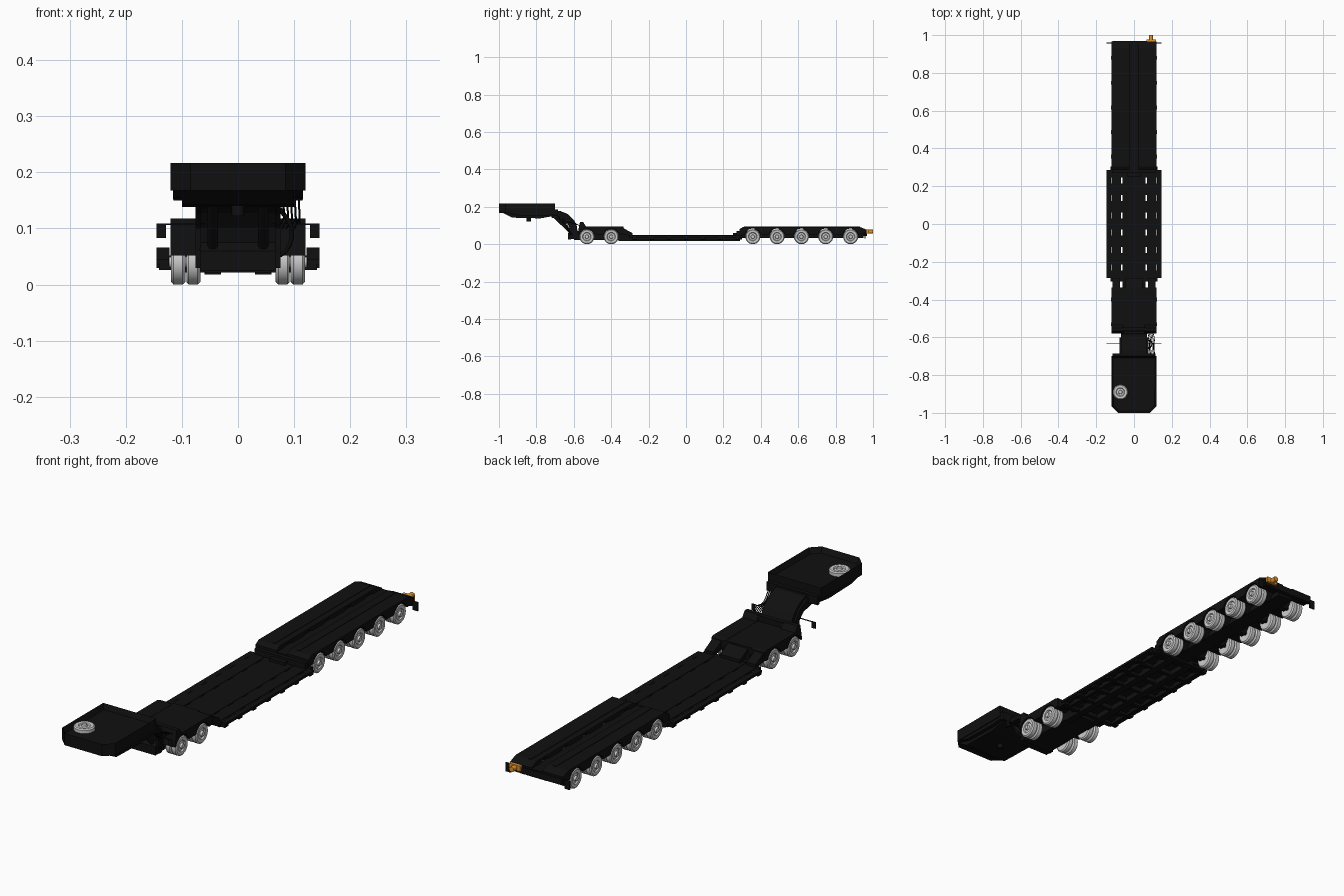
import bpy, bmesh
from math import pi, cos, sin, radians
from mathutils import Matrix

if "Cube" in bpy.data.objects:
    bpy.data.objects.remove(bpy.data.objects["Cube"])


def material(name, rgb):
    m = bpy.data.materials.new(name)
    m.diffuse_color = (*rgb, 1)
    m.use_nodes = True
    m.node_tree.nodes["Principled BSDF"].inputs["Base Color"].default_value = m.diffuse_color
    return m


BLACK = material("black_paint", (0.005, 0.005, 0.005))
ORANGE = material("orange_lens", (0.75, 0.3, 0.03))


def finish(name, bm, mat=BLACK, bevel=0.0, smooth=False):
    bmesh.ops.recalc_face_normals(bm, faces=bm.faces)
    me = bpy.data.meshes.new(name)
    bm.to_mesh(me)
    bm.free()
    ob = bpy.data.objects.new(name, me)
    bpy.context.collection.objects.link(ob)
    if mat:
        me.materials.append(mat)
    if bevel:
        b = ob.modifiers.new("bevel", 'BEVEL')
        b.width, b.segments = bevel, 1
    if smooth:
        bpy.context.view_layer.objects.active = ob
        ob.select_set(True)
        bpy.ops.object.shade_smooth_by_angle(angle=radians(35))
        ob.select_set(False)
    return ob


def box(name, x, y, z, mat=BLACK, bevel=0.0, mirror=False):
    """Box from (min, max) ranges, optionally repeated on the -x side."""
    bm = bmesh.new()
    for s in ((1, -1) if mirror else (1,)):
        m = Matrix.Translation((s * sum(x) / 2, sum(y) / 2, sum(z) / 2)) @ Matrix.Diagonal(
            (x[1] - x[0], y[1] - y[0], z[1] - z[0], 1))
        bmesh.ops.create_cube(bm, size=1, matrix=m)
    return finish(name, bm, mat, bevel)


def profile(name, pts, x0, x1, mirror=False, mat=BLACK, bevel=0.0):
    """Side outline (y, z) extruded from x0 to x1."""
    bm = bmesh.new()
    for s in ((1, -1) if mirror else (1,)):
        f = bm.faces.new([bm.verts.new((s * x0, y, z)) for y, z in pts])
        r = bmesh.ops.extrude_face_region(bm, geom=[f])
        bmesh.ops.translate(bm, verts=[v for v in r['geom'] if isinstance(v, bmesh.types.BMVert)],
                            vec=(s * (x1 - x0), 0, 0))
    return finish(name, bm, mat, bevel)


def rod(name, p0, p1, r, mat=BLACK, n=16):
    """Round bar between two points."""
    cu = bpy.data.curves.new(name, 'CURVE')
    return tube(name, [p0, p1], r, mat)


def tube(name, pts, r, mat=BLACK, curved=False):
    cu = bpy.data.curves.new(name, 'CURVE')
    cu.dimensions = '3D'
    cu.bevel_depth, cu.bevel_resolution, cu.use_fill_caps = r, 2, True
    if curved:
        sp = cu.splines.new('BEZIER')
        sp.bezier_points.add(len(pts) - 1)
        for b, p in zip(sp.bezier_points, pts):
            b.co, b.handle_left_type, b.handle_right_type = p, 'AUTO', 'AUTO'
    else:
        sp = cu.splines.new('POLY')
        sp.points.add(len(pts) - 1)
        for b, p in zip(sp.points, pts):
            b.co = (*p, 1)
    cu.materials.append(mat)
    ob = bpy.data.objects.new(name, cu)
    bpy.context.collection.objects.link(ob)
    return ob


R = 0.04
# Wheel section: (axial offset outwards, radius)
TYRE = [(0.004, 0), (0.004, 0.009), (-0.004, 0.011), (-0.006, 0.02), (-0.001, 0.023), (0, 0.027),
        (0, 0.035), (-0.004, R), (-0.020, R), (-0.025, 0.035), (-0.025, 0.022), (-0.02, 0.0)]


def wheel(name, matrices):
    bm = bmesh.new()
    n = 32
    for m in matrices:
        rings = [[bm.verts.new(m @ Matrix.Rotation(2 * pi * i / n, 4, 'X').to_3x3().to_4x4()
                               @ Matrix.Translation((a, r, 0)).translation) for i in range(n)]
                 for a, r in TYRE]
        for p, q in zip(rings, rings[1:]):
            for i in range(n):
                bm.faces.new((p[i], p[i - 1], q[i - 1], q[i]))
    bmesh.ops.remove_doubles(bm, verts=bm.verts, dist=1e-5)
    return finish(name, bm, None, smooth=True)


# Dual wheels and axles
FRONT, REAR = [-0.53, -0.40], [0.357, 0.487, 0.617, 0.747, 0.88]
for k, y in enumerate(FRONT + REAR):
    ms = [Matrix.Translation((s * x, y, R)) @ Matrix.Rotation(0 if s > 0 else pi, 4, 'Z')
          for s in (1, -1) for x in (0.119, 0.092)]
    wheel(f"dual_wheels_{k + 1}", ms)
    rod(f"axle_{k + 1}", (-0.1, y, R), (0.1, y, R), 0.008)
    profile(f"swing_arm_{k + 1}", [(y - 0.012, R - 0.012), (y + 0.012, R - 0.012),
                                   (y + 0.05, 0.08), (y + 0.01, 0.08)], 0.035, 0.06, True)


def arches(ys, low=0.052):
    """Lower fender outline, front to back, rising over each wheel."""
    out = []
    for y in ys:
        a0 = math_asin = 0.29
        for i in range(9):
            a = pi - a0 - (pi - 2 * a0) * i / 8
            out.append((y + 0.044 * cos(a), R + 0.044 * sin(a)))
    return out


# Rear bogie: two fender decks with a sunken centre channel
profile("rear_fender_decks",
        [(0.285, 0.05)] + arches(REAR) + [(0.965, 0.055), (0.965, 0.078), (0.93, 0.092),
                                          (0.305, 0.092), (0.285, 0.08)],
        0.024, 0.12, True)
box("rear_channel_floor", (-0.03, 0.03), (0.285, 0.965), (0.05, 0.074))
box("rear_spine_beam", (-0.035, 0.035), (0.25, 0.95), (0.034, 0.06))
box("rear_deck_strips", (0.05, 0.062), (0.31, 0.93), (0.09, 0.094), mirror=True)
box("rear_bumper", (-0.115, 0.115), (0.95, 0.968), (0.045, 0.07))
box("rear_marker_plates", (0.122, 0.145), (0.955, 0.96), (0.03, 0.066), mirror=True)
box("rear_marker_arms", (0.1, 0.124), (0.955, 0.961), (0.045, 0.052), mirror=True)

# Orange rear beacon
box("beacon_bracket", (0.066, 0.116), (0.966, 0.978), (0.056, 0.078), ORANGE)
rod("beacon_lamp", (0.09, 0.975, 0.067), (0.09, 1.0, 0.067), 0.011, ORANGE)

# Low middle deck: beams, cross members, planks and side outriggers
box("deck_main_beams", (0.03, 0.06), (-0.36, 0.29), (0.018, 0.044), mirror=True)
box("deck_edge_beams", (0.106, 0.117), (-0.285, 0.285), (0.022, 0.045), mirror=True)
box("deck_side_rails", (0.122, 0.145), (-0.285, 0.285), (0.036, 0.046), mirror=True)
box("deck_centre_plate", (-0.062, 0.062), (-0.32, 0.29), (0.04, 0.048))
box("deck_planks", (0.068, 0.118), (-0.285, 0.285), (0.04, 0.048), mirror=True)
for i in range(7):
    y = -0.275 + i * 0.55 / 6
    box(f"cross_member_{i + 1}", (-0.118, 0.118), (y - 0.008, y + 0.008), (0.022, 0.044))
    box(f"outrigger_{i + 1}", (0.115, 0.141), (y - 0.011, y + 0.011), (0.026, 0.044), mirror=True)
    box(f"deck_gap_filler_{i + 1}", (0.06, 0.125), (y - 0.03, y + 0.03), (0.034, 0.0465), mirror=True)
box("deck_rear_coupling", (-0.115, 0.115), (0.27, 0.3), (0.025, 0.07))
box("deck_front_coupling", (-0.06, 0.06), (-0.37, -0.3), (0.022, 0.05))

# Front dolly with wheel arches and a ramp down to the deck
profile("dolly_fenders",
        [(-0.58, 0.052)] + arches(FRONT) + [(-0.335, 0.056), (-0.335, 0.09), (-0.35, 0.095),
                                            (-0.535, 0.095), (-0.55, 0.118), (-0.567, 0.118)],
        0.055, 0.12, True)
box("dolly_deck", (-0.06, 0.06), (-0.57, -0.335), (0.06, 0.094))
box("dolly_spine", (-0.06, 0.06), (-0.6, -0.32), (0.022, 0.07))
box("dolly_headboard", (-0.06, 0.06), (-0.565, -0.545), (0.09, 0.117))
for x0, x1 in ((0.0, 0.045), (0.075, 0.115)):
    profile("dolly_ramps", [(-0.34, 0.05), (-0.285, 0.045), (-0.285, 0.06), (-0.315, 0.075),
                            (-0.34, 0.09)], x0, x1, True)

# Gooseneck: curved neck
profile("neck_body", [(-0.72, 0.18), (-0.67, 0.177), (-0.63, 0.16), (-0.6, 0.13), (-0.585, 0.105),
                      (-0.575, 0.03), (-0.63, 0.025), (-0.63, 0.06), (-0.612, 0.075), (-0.618, 0.1),
                      (-0.64, 0.128), (-0.68, 0.145), (-0.72, 0.15)], -0.068, 0.068)
profile("neck_side_plates", [(-0.72, 0.17), (-0.67, 0.167), (-0.625, 0.14), (-0.6, 0.105),
                             (-0.6, 0.03), (-0.62, 0.03), (-0.625, 0.1), (-0.65, 0.125),
                             (-0.72, 0.142)], 0.066, 0.076, True)
for s in (-1, 1):
    rod("neck_cylinder", (s * 0.045, -0.7, 0.145), (s * 0.045, -0.61, 0.06), 0.009)

# Gooseneck platform: open tray with chamfered front corners
PLAN = [(0.12, -0.70), (0.12, -0.965), (0.085, -1.0), (-0.085, -1.0), (-0.12, -0.965), (-0.12, -0.70)]
bm = bmesh.new()
low = [bm.verts.new((x, y, 0.168)) for x, y in PLAN]
face = bm.faces.new(low)
r = bmesh.ops.extrude_face_region(bm, geom=[face])
bmesh.ops.translate(bm, vec=(0, 0, 0.049), verts=[v for v in r['geom'] if isinstance(v, bmesh.types.BMVert)])
top = [f for f in r['geom'] if isinstance(f, bmesh.types.BMFace)]
bmesh.ops.inset_region(bm, faces=top, thickness=0.012)
bmesh.ops.translate(bm, verts=top[0].verts, vec=(0, 0, -0.022))
finish("gooseneck_tray", bm)
profile("gooseneck_belly", [(-0.985, 0.17), (-0.93, 0.142), (-0.78, 0.138), (-0.70, 0.152),
                            (-0.70, 0.175), (-0.985, 0.175)], -0.1, 0.1)
profile("belly_flanks", [(-0.96, 0.17), (-0.91, 0.155), (-0.75, 0.152), (-0.70, 0.158),
                         (-0.70, 0.17)], 0.098, 0.116, True)
rod("kingpin", (0, -0.84, 0.122), (0, -0.84, 0.145), 0.012)
box("neck_top_cover", (-0.115, 0.115), (-0.70, -0.685), (0.15, 0.185))
wheel("spare_wheel", [Matrix.Translation((-0.072, -0.89, 0.212)) @ Matrix.Rotation(-pi / 2, 4, 'Y')])

# Front marker plates on thin arms
box("front_marker_arms", (0.06, 0.13), (-0.632, -0.629), (0.106, 0.109), mirror=True)
box("front_marker_plates", (0.128, 0.145), (-0.633, -0.629), (0.083, 0.109), mirror=True)

# Supply hoses on the right of the neck
for i in range(5):
    x = 0.08 + i * 0.007
    tube(f"hose_{i + 1}", [(x, -0.69, 0.155), (x + 0.002, -0.655, 0.125 - i * 0.003),
                           (x, -0.61, 0.115), (x - 0.008, -0.57, 0.1)], 0.0018, curved=True)
tube("main_hose", [(0.075, -0.66, 0.135), (0.095, -0.64, 0.1), (0.085, -0.62, 0.06),
                   (0.05, -0.6, 0.045)], 0.004, curved=True)
